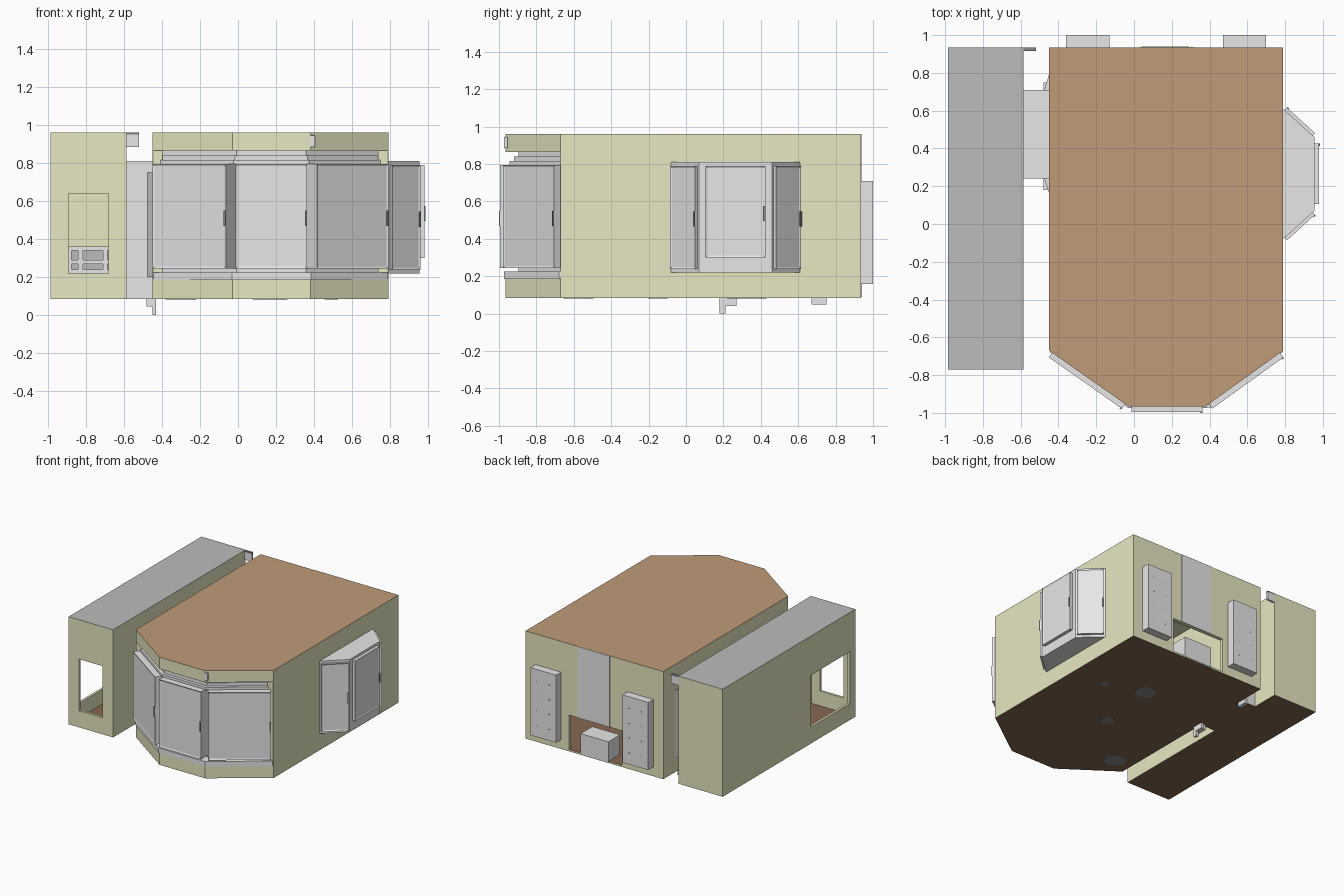
import bpy, bmesh, math
from mathutils import Vector

cube = bpy.data.objects.get("Cube")
if cube:
    bpy.data.objects.remove(cube, do_unlink=True)


def material(name, r, g, b):
    m = bpy.data.materials.new(name)
    m.use_nodes = True
    m.diffuse_color = (r, g, b, 1)
    m.node_tree.nodes["Principled BSDF"].inputs["Base Color"].default_value = (r, g, b, 1)
    return m


WALL = material("cream wall", 0.8, 0.8, 0.54)
LIGHT = material("light grey", 0.8, 0.8, 0.8)
GREY = material("roof grey", 0.5, 0.5, 0.5)
ROOF = material("tan roof", 0.53, 0.33, 0.19)
FLOOR = material("brown floor", 0.24, 0.14, 0.085)
DARK = material("dark grey", 0.25, 0.25, 0.25)


def prism(name, outline, z0, z1, mat):
    """Extrude a counter-clockwise plan outline from z0 to z1."""
    bm = bmesh.new()
    face = bm.faces.new([bm.verts.new((x, y, z0)) for x, y in outline])
    top = bmesh.ops.extrude_face_region(bm, geom=[face])["geom"]
    bmesh.ops.translate(bm, vec=(0, 0, z1 - z0),
                        verts=[v for v in top if isinstance(v, bmesh.types.BMVert)])
    bmesh.ops.recalc_face_normals(bm, faces=bm.faces)
    mesh = bpy.data.meshes.new(name)
    bm.to_mesh(mesh)
    bm.free()
    obj = bpy.data.objects.new(name, mesh)
    bpy.context.collection.objects.link(obj)
    mesh.materials.append(mat)
    return obj


def box(name, x0, x1, y0, y1, z0, z1, mat=LIGHT):
    return prism(name, [(x0, y0), (x1, y0), (x1, y1), (x0, y1)], z0, z1, mat)


def carve(obj, cutters):
    for c in cutters:
        c.hide_render = True
        mod = obj.modifiers.new("cut", "BOOLEAN")
        mod.operation, mod.solver, mod.object = "DIFFERENCE", "EXACT", c
        bpy.context.view_layer.objects.active = obj
        bpy.ops.object.modifier_apply(modifier=mod.name)
        bpy.data.objects.remove(c, do_unlink=True)


def paint_shell(obj, roof):
    """Walls cream, roof on top, brown floor inside and below."""
    obj.data.materials.clear()
    for m in (WALL, roof, FLOOR):
        obj.data.materials.append(m)
    for p in obj.data.polygons:
        z, nz = p.center.z, p.normal.z
        p.material_index = 0
        if nz > 0.9 and z > 0.95:
            p.material_index = 1
        elif (nz > 0.9 and z < 0.15) or (nz < -0.9 and z < 0.1):
            p.material_index = 2


def panel(name, p, q, z0, z1, back, out, fill=0.92):
    """Framed window panel lying along the wall from p to q."""
    p, q = Vector(p), Vector(q)
    along = (q - p).normalized()
    normal = Vector((along.y, -along.x))
    mid, half = (p + q) / 2, along * (q - p).length * fill / 2
    a, b = mid - half, mid + half
    obj = prism(name, [a + normal * out, b + normal * out,
                       b - normal * back, a - normal * back], z0, z1, LIGHT)
    n3 = Vector((normal.x, normal.y, 0))
    bm = bmesh.new()
    bm.from_mesh(obj.data)
    front = max(bm.faces, key=lambda f: f.normal.dot(n3))
    bmesh.ops.inset_region(bm, faces=[front], thickness=0.015, depth=0)
    bmesh.ops.translate(bm, verts=front.verts, vec=n3 * -0.005)
    bm.to_mesh(obj.data)
    bm.free()
    # slim handle at one edge
    h = b - along * 0.012
    prism(name + "_handle", [h + normal * (out + 0.005), b + normal * (out + 0.005),
                             b + normal * out, h + normal * out],
          (z0 + z1) / 2 - 0.05, (z0 + z1) / 2 + 0.03, DARK)


def bay(d):
    """Plan of the three-sided front bay, moved inward by d."""
    side, front = -0.67 + 1.22 * d, -0.965 + d
    return [(-0.445, side), (-0.03 + 0.32 * d, front), (0.38 - 0.32 * d, front),
            (0.785, side), (0.785, -0.58), (-0.445, -0.58)]


# Main room shell with bay recess and rear opening
corners = [(-0.45, -0.67), (-0.03, -0.965), (0.38, -0.965), (0.79, -0.67)]
room = prism("main_room", corners + [(0.79, 0.935), (-0.45, 0.935)], 0.085, 0.96, WALL)
inner = [(-0.42, -0.655), (-0.02, -0.935), (0.37, -0.935), (0.76, -0.655),
         (0.76, 0.905), (-0.42, 0.905)]
carve(room, [prism("hollow", inner, 0.1, 0.945, WALL),
             box("bay_cut", -0.6, 0.9, -1.2, -0.672, 0.19, 0.865),
             box("rear_cut", -0.08, 0.4, 0.8, 1.1, 0.1, 0.38)])
paint_shell(room, ROOF)

# Front bay frame: wall, sill and stepped head
for name, d, z0, z1 in (("bay_wall", 0.07, 0.185, 0.87), ("bay_sill", -0.008, 0.185, 0.225),
                        ("head_lower", 0.02, 0.795, 0.815), ("head_middle", 0.045, 0.815, 0.84)):
    prism(name, bay(d), z0, z1, LIGHT)
for i, name in enumerate(("right", "middle", "left")):
    panel("bay_window_" + name, corners[i], corners[i + 1], 0.245, 0.795, 0.06, 0.03)

# Side bay window
side = [(0.79, -0.08), (0.955, 0.07), (0.955, 0.46), (0.79, 0.61)]
prism("side_bay", side, 0.22, 0.81, LIGHT)
panel("side_window_front", side[0], side[1], 0.24, 0.79, 0.01, 0.018, 0.9)
panel("side_window_middle", side[1], side[2], 0.3, 0.79, 0.01, 0.025, 0.82)
panel("side_window_back", side[2], side[3], 0.24, 0.79, 0.01, 0.018, 0.9)

# Balcony block with two window openings
balcony = box("balcony", -0.985, -0.585, -0.77, 0.935, 0.085, 0.96, WALL)
carve(balcony, [box("hollow", -0.965, -0.605, -0.75, 0.915, 0.1, 0.945),
                box("front_cut", -0.89, -0.68, -0.9, -0.7, 0.22, 0.64),
                box("side_cut", -1.1, -0.9, -0.7, -0.2, 0.22, 0.64)])
paint_shell(balcony, GREY)

# Rack inside the balcony
box("rack_back", -0.9, -0.67, 0.89, 0.914, 0.1, 0.36, GREY)
for z in (0.22, 0.27, 0.34):
    box("rack_rail", -0.9, -0.67, 0.86, 0.895, z, z + 0.02)
for x in (-0.9, -0.84, -0.71):
    box("rack_post", x, x + 0.025, 0.86, 0.895, 0.1, 0.36)

# Passage between the balcony and the room
passage = box("passage", -0.59, -0.445, 0.24, 0.71, 0.085, 0.81)
passage.data.materials.append(FLOOR)
for p in passage.data.polygons:
    p.material_index = 1 if p.normal.z < -0.9 else 0
prism("passage_trim_back", [(-0.448, 0.71), (-0.448, 0.8), (-0.475, 0.71)], 0.2, 0.75, LIGHT)
prism("passage_trim_front", [(-0.475, 0.24), (-0.448, 0.16), (-0.448, 0.24)], 0.2, 0.75, LIGHT)

# Rear door panels with rows of studs
for x in (-0.36, 0.47):
    box("rear_panel", x, x + 0.23, 0.93, 1.0, 0.16, 0.71)
    for i in range(4):
        for sx in (0.06, 0.17):
            z = 0.25 + 0.12 * i
            box("stud", x + sx, x + sx + 0.008, 0.999, 1.001, z, z + 0.008, DARK)

# Rear grey strip and cabinet
box("rear_strip", 0.03, 0.32, 0.93, 0.938, 0.38, 0.96)
box("rear_cabinet", 0.04, 0.29, 0.79, 0.94, 0.09, 0.26)

# Small wall fittings
box("corner_bracket", -0.59, -0.52, 0.92, 0.935, 0.885, 0.95)
box("bracket_cap", -0.59, -0.52, 0.915, 0.935, 0.95, 0.96, DARK)
box("bay_lamp", 0.38, 0.405, -0.972, -0.955, 0.885, 0.945)

# Brackets and round caps on the underside
box("foot_plate", -0.45, -0.43, 0.18, 0.21, 0.0, 0.09)
box("foot_arm", -0.45, -0.43, 0.21, 0.27, 0.04, 0.09)
box("foot_hook", -0.48, -0.45, 0.18, 0.26, 0.045, 0.09)
box("rear_hook", -0.48, -0.45, 0.67, 0.75, 0.05, 0.09)
for x, y, r in ((0.18, 0.35, 0.08), (-0.3, -0.575, 0.08), (0.13, -0.15, 0.05), (0.49, 0.255, 0.035)):
    ring = [(x + r * math.cos(k * math.pi / 12), y + r * math.sin(k * math.pi / 12))
            for k in range(24)]
    prism("floor_cap", ring, 0.082, 0.09, DARK)
